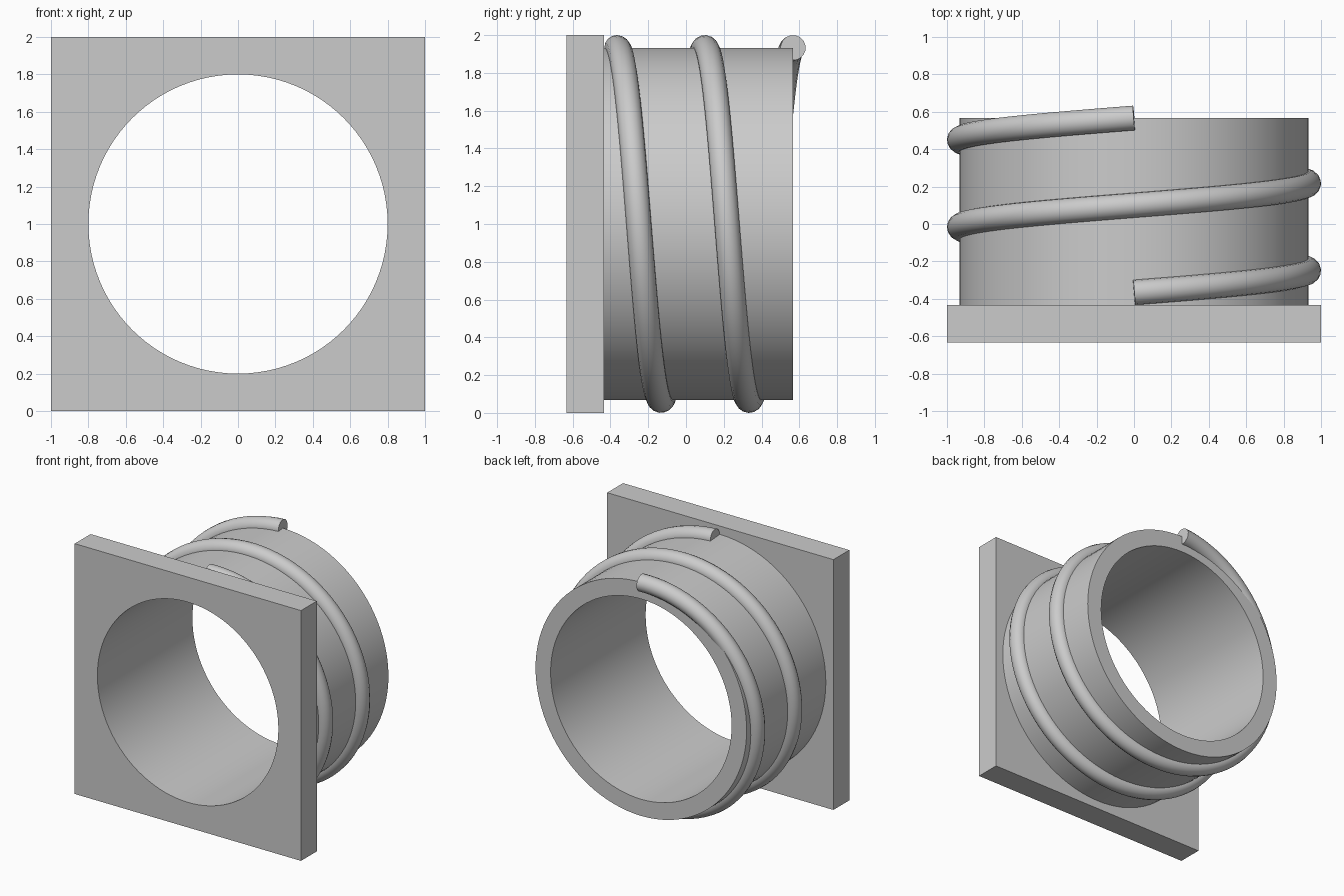
import bpy
import bmesh
from math import cos, sin, pi, radians

if "Cube" in bpy.data.objects:
    bpy.data.objects.remove(bpy.data.objects["Cube"], do_unlink=True)

SEGMENTS = 96
CENTRE_Z = 1.0
BORE, OUTER, WIRE = 0.8, 0.933, 0.067
FRONT, SHOULDER, BACK = -0.633, -0.433, 0.567
TURNS = 2

grey = bpy.data.materials.new("light grey")
grey.use_nodes = True
grey.diffuse_color = (0.6, 0.6, 0.6, 1)
grey.node_tree.nodes["Principled BSDF"].inputs["Base Color"].default_value = grey.diffuse_color


def finish(obj):
    obj.data.materials.clear()
    obj.data.materials.append(grey)
    bpy.ops.object.select_all(action="DESELECT")
    obj.select_set(True)
    bpy.context.view_layer.objects.active = obj
    bpy.ops.object.shade_smooth_by_angle(angle=radians(30))


def circle(radius):
    return lambda a: radius


def square(half):
    return lambda a: half / max(abs(cos(a)), abs(sin(a)))


def hollow_solid(name, loops):
    """Join outlines around the y axis into a closed ring; each is (radius rule, y)."""
    bm = bmesh.new()
    angles = [2 * pi * i / SEGMENTS for i in range(SEGMENTS)]
    rings = [[bm.verts.new((r(a) * cos(a), y, CENTRE_Z + r(a) * sin(a))) for a in angles]
             for r, y in loops]
    for k, ring in enumerate(rings):
        following = rings[(k + 1) % len(rings)]
        for i in range(SEGMENTS):
            j = (i + 1) % SEGMENTS
            bm.faces.new((ring[i], ring[j], following[j], following[i]))
    bmesh.ops.recalc_face_normals(bm, faces=bm.faces)
    mesh = bpy.data.meshes.new(name)
    bm.to_mesh(mesh)
    bm.free()
    obj = bpy.data.objects.new(name, mesh)
    bpy.context.collection.objects.link(obj)
    finish(obj)


# Square flange with a round bore
hollow_solid("square_flange", [(circle(BORE), FRONT), (square(1), FRONT),
                               (square(1), SHOULDER), (circle(BORE), SHOULDER)])

# Cylindrical sleeve behind the flange
hollow_solid("sleeve", [(circle(BORE), SHOULDER), (circle(OUTER), SHOULDER),
                        (circle(OUTER), BACK), (circle(BORE), BACK)])

# Round thread wound twice about the sleeve, starting and ending at the top
curve = bpy.data.curves.new("spiral_thread", "CURVE")
curve.dimensions = "3D"
curve.bevel_depth = WIRE
curve.bevel_resolution = 6
curve.use_fill_caps = True
path = curve.splines.new("POLY")
steps = TURNS * SEGMENTS
path.points.add(steps)
start = SHOULDER + WIRE
for i, point in enumerate(path.points):
    t = i / steps
    a = 2 * pi * TURNS * t
    point.co = (OUTER * sin(a), start + (BACK - start) * t, CENTRE_Z + OUTER * cos(a), 1)
thread = bpy.data.objects.new("spiral_thread", curve)
bpy.context.collection.objects.link(thread)
bpy.ops.object.select_all(action="DESELECT")
thread.select_set(True)
bpy.context.view_layer.objects.active = thread
bpy.ops.object.convert(target="MESH")
thread = bpy.context.view_layer.objects.active

# Weld the end caps to the tube and face everything outward
bm = bmesh.new()
bm.from_mesh(thread.data)
bmesh.ops.remove_doubles(bm, verts=bm.verts, dist=0.0001)
bmesh.ops.recalc_face_normals(bm, faces=bm.faces)
bm.to_mesh(thread.data)
bm.free()
finish(thread)
